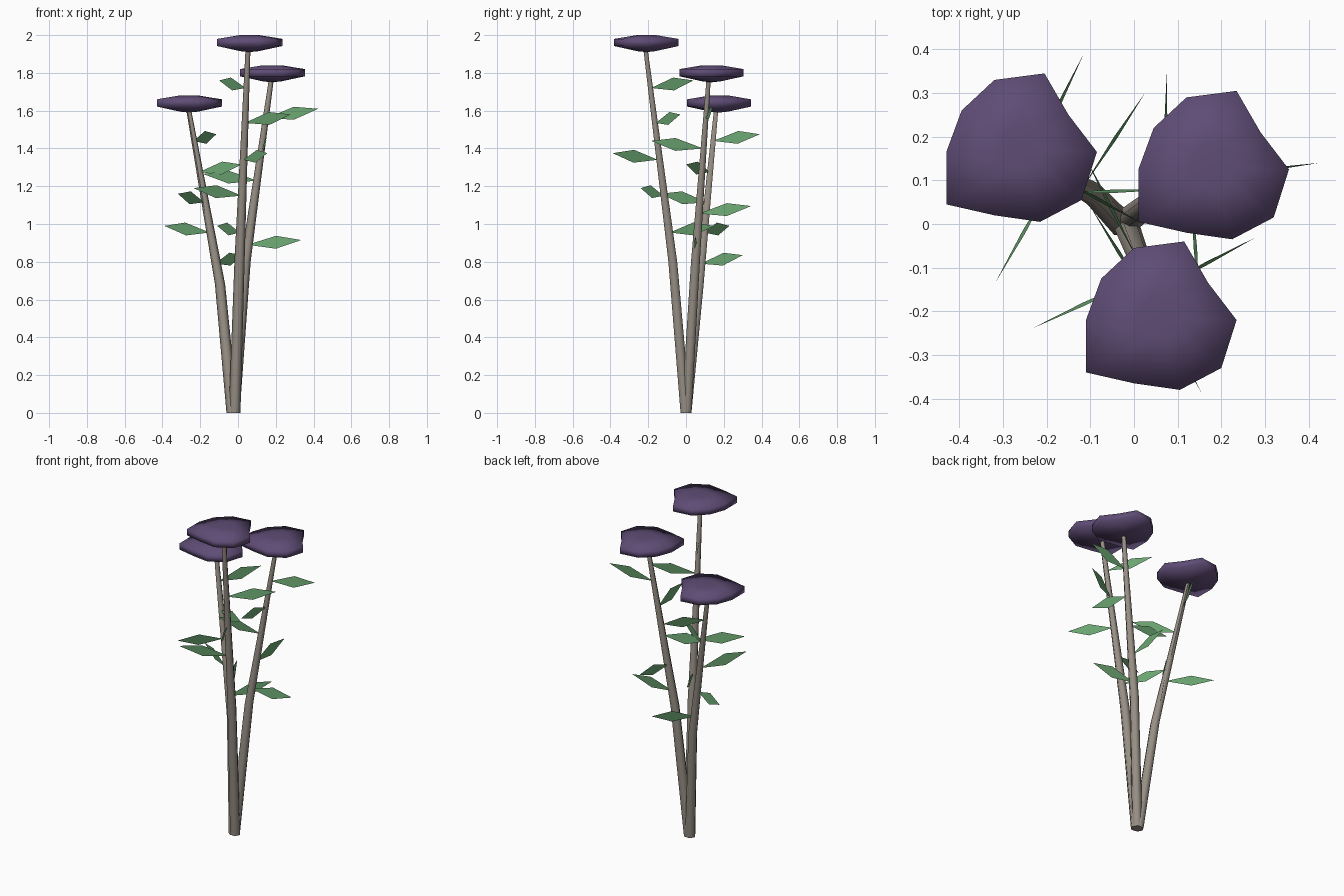
import bpy, bmesh, math
from mathutils import Vector

if "Cube" in bpy.data.objects:
    bpy.data.objects.remove(bpy.data.objects["Cube"])


def material(name, rgb):
    m = bpy.data.materials.new(name)
    m.diffuse_color = (*rgb, 1)
    m.use_nodes = True
    m.node_tree.nodes["Principled BSDF"].inputs["Base Color"].default_value = m.diffuse_color
    return m


PURPLE = material("dusky purple", (0.115, 0.073, 0.18))
GREEN = material("leaf green", (0.15, 0.385, 0.17))
BARK = material("grey brown", (0.31, 0.275, 0.235))


def finish(bm, name, mat, smooth):
    bmesh.ops.recalc_face_normals(bm, faces=bm.faces)
    mesh = bpy.data.meshes.new(name)
    bm.to_mesh(mesh)
    bm.free()
    mesh.materials.append(mat)
    for p in mesh.polygons:
        p.use_smooth = smooth
    obj = bpy.data.objects.new(name, mesh)
    bpy.context.collection.objects.link(obj)
    return obj


def skin(bm, rings):
    for a, b in zip(rings, rings[1:]):
        n = len(a)
        for i in range(n):
            bm.faces.new((a[i], a[(i + 1) % n], b[(i + 1) % n], b[i]))


# Tapered six-sided stem through a few points
def stem(name, points, radii):
    bm = bmesh.new()
    rings = []
    for p, r in zip(points, radii):
        rings.append([bm.verts.new((p[0] + r * math.cos(i * math.tau / 6),
                                    p[1] + r * math.sin(i * math.tau / 6), p[2]))
                      for i in range(6)])
    skin(bm, rings)
    bm.faces.new(rings[0])
    bm.faces.new(rings[-1])
    obj = finish(bm, name, BARK, True)
    obj.data.set_sharp_from_angle(angle=math.radians(61))


# Irregular flat bloom: outline with a vertical rim and shallow cones
OUTLINE = [(-.17, -.13), (-.06, -.155), (.045, -.17), (.14, -.12), (.175, -.01),
           (.11, .075), (.055, .17), (-.06, .155), (-.135, .085), (-.17, -.01)]


def bloom(name, x, y, top):
    bm = bmesh.new()

    def ring(scale, z):
        return [bm.verts.new((x + px * scale, y + py * scale, top + z)) for px, py in OUTLINE]

    rings = [ring(.28, -.085), ring(1, -.058), ring(1, -.02), ring(.3, 0)]
    skin(bm, rings)
    for r, z in ((rings[0], -.09), (rings[-1], -.006)):
        c = bm.verts.new((x, y, top + z))
        for i in range(len(r)):
            bm.faces.new((r[i], r[(i + 1) % len(r)], c))
    finish(bm, name, PURPLE, True)


# Upright diamond leaf from root to tip
def leaf(name, root, tip):
    a, b = Vector(root), Vector(tip)
    side = (b - a).cross(Vector((0, 0, 1))).normalized() * .004
    mid = a.lerp(b, .53)
    half = Vector((0, 0, .034))
    bm = bmesh.new()
    bm.faces.new([bm.verts.new(v) for v in (a, mid - half + side, b, mid + half - side)])
    finish(bm, name, GREEN, False)


# Each branch: stem path, bloom position, leaves as root and tip
BRANCHES = {
    "front": ([(-.018, -.002, 0), (.008, -.07, .8), (.053, -.215, 1.93)], (.06, -.21, 2.0), [
        ((.04, -.185, 1.72), (-.1, .04, 1.76)),
        ((.035, -.16, 1.535), (.28, -.03, 1.58)),
        ((.03, -.15, 1.34), (.155, -.388, 1.375)),
        ((.02, -.12, 1.15), (-.235, -.24, 1.19)),
        ((.01, -.085, .955), (-.11, .15, .99))]),
    "right": ([(-.022, .002, 0), (.04, .05, .8), (.177, .12, 1.77)], (.18, .135, 1.84), [
        ((.15, .105, 1.56), (.425, .14, 1.61)),
        ((.13, .09, 1.4), (.15, -.185, 1.44)),
        ((.1, .08, 1.23), (-.185, .07, 1.265)),
        ((.07, .07, 1.055), (.075, .345, 1.095)),
        ((.05, .055, .89), (.335, .045, .915))]),
    "left": ([(-.03, .002, 0), (-.095, .07, .68), (-.262, .16, 1.61)], (-.26, .175, 1.68), [
        ((-.235, .145, 1.44), (-.115, .39, 1.475)),
        ((-.205, .125, 1.275), (.02, 0, 1.315)),
        ((-.18, .11, 1.115), (-.318, -.135, 1.16)),
        ((-.15, .095, .955), (-.39, .23, .99)),
        ((-.12, .08, .79), (.025, .3, .835))]),
}

for side, (path, head, leaves) in BRANCHES.items():
    stem(side + "_stem", path, (.031, .027, .013))
    bloom(side + "_bloom", *head)
    for i, (root, tip) in enumerate(leaves):
        leaf(f"{side}_leaf_{i + 1}", root, tip)
